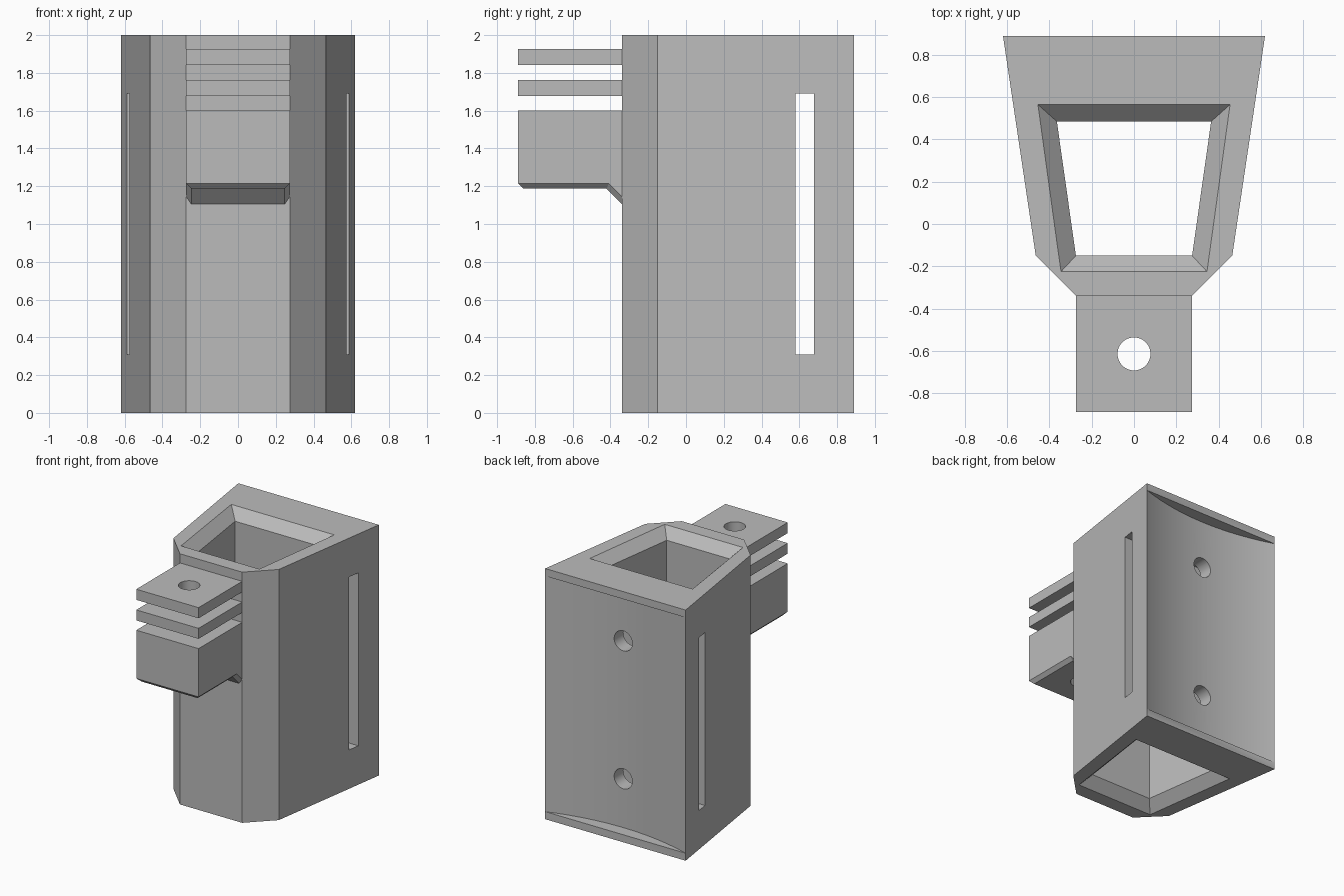
import bpy, bmesh
from math import pi, radians
from mathutils import Matrix, Vector

cube = bpy.data.objects.get("Cube")
if cube:
    bpy.data.objects.remove(cube, do_unlink=True)

grey = bpy.data.materials.new("matte grey")
grey.use_nodes = True
colour = (0.5, 0.5, 0.5, 1)
grey.diffuse_color = colour
grey.node_tree.nodes["Principled BSDF"].inputs["Base Color"].default_value = colour


def finish(name, bm):
    bmesh.ops.recalc_face_normals(bm, faces=bm.faces)
    mesh = bpy.data.meshes.new(name)
    bm.to_mesh(mesh)
    bm.free()
    mesh.materials.append(grey)
    ob = bpy.data.objects.new(name, mesh)
    bpy.context.collection.objects.link(ob)
    return ob


def loft(name, rings):
    """Closed solid through a list of matching point rings."""
    bm = bmesh.new()
    loops = [[bm.verts.new(p) for p in ring] for ring in rings]
    n = len(loops[0])
    for a, b in zip(loops, loops[1:]):
        for i in range(n):
            j = (i + 1) % n
            bm.faces.new((a[i], a[j], b[j], b[i]))
    bm.faces.new(loops[0])
    bm.faces.new(loops[-1])
    return finish(name, bm)


def box(name, x, y, z):
    """Box from (low, high) pairs on each axis."""
    return loft(name, [[(x[0], y[0], h), (x[1], y[0], h),
                        (x[1], y[1], h), (x[0], y[1], h)] for h in z])


def cylinder(name, centre, radius, depth, segments, along_y=False):
    bm = bmesh.new()
    matrix = Matrix.Translation(centre)
    if along_y:
        matrix = matrix @ Matrix.Rotation(pi / 2, 4, 'X')
    bmesh.ops.create_cone(bm, cap_ends=True, segments=segments, radius1=radius,
                          radius2=radius, depth=depth, matrix=matrix)
    return finish(name, bm)


def cut(target, cutters):
    for cutter in cutters:
        cutter.hide_render = True
        mod = target.modifiers.new("cut", 'BOOLEAN')
        mod.operation = 'DIFFERENCE'
        mod.solver = 'EXACT'
        mod.object = cutter
        bpy.context.view_layer.objects.active = target
        bpy.ops.object.modifier_apply(modifier=mod.name)
        bpy.data.objects.remove(cutter, do_unlink=True)


# Housing: tapered hexagonal prism
half = [(0.275, -0.34), (0.465, -0.15), (0.62, 0.89)]
outline = half + [(-x, y) for x, y in reversed(half)]
housing = loft("housing", [[(x, y, z) for x, y in outline] for z in (0, 2)])


# Through cavity, flared at both ends
def cavity_ring(z, flare):
    front_x, back_x = 0.275 + 0.88 * flare, 0.365 + 1.12 * flare
    front_y, back_y = -0.15 - 0.94 * flare, 0.485 + flare
    return [(-front_x, front_y, z), (front_x, front_y, z),
            (back_x, back_y, z), (-back_x, back_y, z)]


cavity = loft("cavity_cutter", [cavity_ring(-0.02, 0.1), cavity_ring(0.08, 0),
                                cavity_ring(1.92, 0), cavity_ring(2.02, 0.1)])

# Hollowed back between two lips, strap slot and screw holes
back_radius = 1.97
hollow = cylinder("back_cutter", (0, 0.79 + back_radius, 1), back_radius, 1.88, 256)
slot = box("slot_cutter", (-1, 1), (0.58, 0.677), (0.31, 1.69))
screws = [cylinder("screw_cutter", (0, 0.8, z), 0.08, 0.36, 48, True)
          for z in (0.45, 1.55)]
cut(housing, [cavity, hollow, slot] + screws)

# Mount block with a bevelled underside and a gusset at the housing
profile = [(-0.89, 1.6), (-0.89, 1.187), (-0.42, 1.187), (-0.33, 1.095), (-0.33, 1.6)]
mount = loft("mount_block", [[(x, y, z) for y, z in profile] for x in (-0.275, 0.275)])
bm = bmesh.new()
bm.from_mesh(mount.data)
under = [f for f in bm.faces if f.normal.z < -0.5]
edges = {e for f in under for e in f.edges
         if not all(g in under for g in e.link_faces)
         and not all(v.co.y > -0.34 for v in e.verts)}
bmesh.ops.bevel(bm, geom=list(edges), offset=0.028, segments=1, affect='EDGES')
bm.to_mesh(mount.data)
bm.free()

# Two clamp plates above the block
plates = [box(name, (-0.275, 0.275), (-0.89, -0.33), z)
          for name, z in (("lower_plate", (1.678, 1.762)), ("upper_plate", (1.842, 1.927)))]

# Bolt hole through the block and plates
for part in [mount] + plates:
    cut(part, [cylinder("bolt_cutter", (0, -0.615, 1.5), 0.078, 1.2, 48)])

# Smooth the curved surfaces, keep hard edges
for part in [housing, mount] + plates:
    bpy.ops.object.select_all(action='DESELECT')
    part.select_set(True)
    bpy.context.view_layer.objects.active = part
    bpy.ops.object.shade_smooth_by_angle(angle=radians(20))
